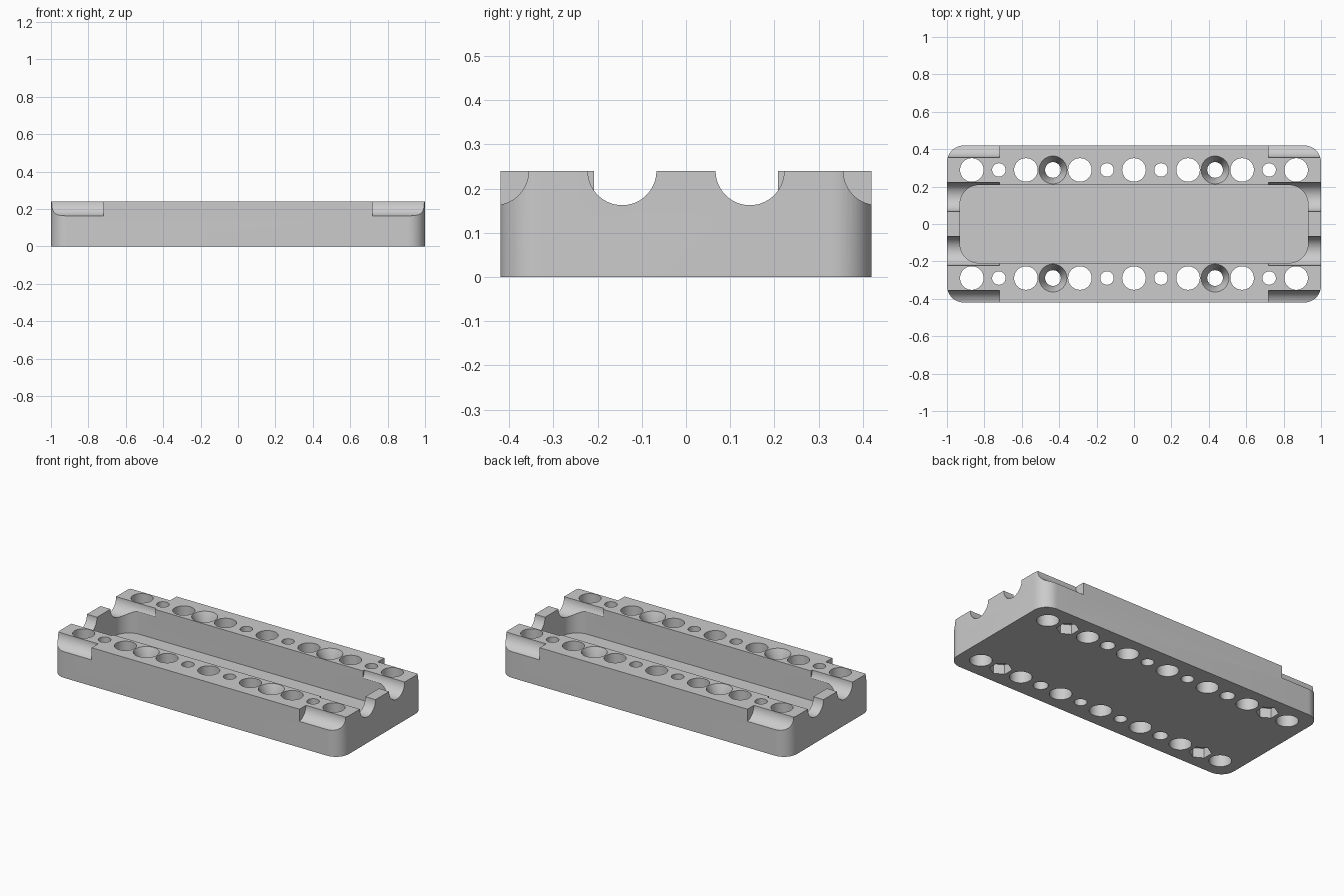
import bpy
import bmesh
import math
from mathutils import Matrix, Vector

old = bpy.data.objects.get("Cube")
if old:
    bpy.data.objects.remove(old, do_unlink=True)

HEIGHT = 0.24
PITCH = 0.1445
ROW_Y = 2 * PITCH
FLOOR = 0.055

grey = bpy.data.materials.new("light_grey")
grey.use_nodes = True
colour = (0.6, 0.6, 0.6, 1)
grey.diffuse_color = colour
grey.node_tree.nodes["Principled BSDF"].inputs["Base Color"].default_value = colour


def make_object(name, bm):
    bmesh.ops.recalc_face_normals(bm, faces=bm.faces)
    mesh = bpy.data.meshes.new(name)
    bm.to_mesh(mesh)
    bm.free()
    mesh.materials.append(grey)
    obj = bpy.data.objects.new(name, mesh)
    bpy.context.collection.objects.link(obj)
    return obj


def rounded_block(name, half_x, half_y, radius, bottom, top, steps=12):
    """Upright block with rounded vertical corners."""
    bm = bmesh.new()
    verts = []
    for i, (sx, sy) in enumerate([(1, 1), (-1, 1), (-1, -1), (1, -1)]):
        for k in range(steps + 1):
            a = (i + k / steps) * math.pi / 2
            verts.append(bm.verts.new((sx * (half_x - radius) + radius * math.cos(a),
                                       sy * (half_y - radius) + radius * math.sin(a),
                                       bottom)))
    face = bm.faces.new(verts)
    ext = bmesh.ops.extrude_face_region(bm, geom=[face])
    moved = [v for v in ext["geom"] if isinstance(v, bmesh.types.BMVert)]
    bmesh.ops.translate(bm, verts=moved, vec=Vector((0, 0, top - bottom)))
    return make_object(name, bm)


def add_cylinder(bm, x, y, z0, z1, r0, r1, sides):
    bmesh.ops.create_cone(bm, cap_ends=True, segments=sides, radius1=r0, radius2=r1,
                          depth=z1 - z0,
                          matrix=Matrix.Translation((x, y, (z0 + z1) / 2)))


def cut(target, cutter):
    mod = target.modifiers.new(cutter.name, "BOOLEAN")
    mod.operation = "DIFFERENCE"
    mod.solver = "EXACT"
    mod.object = cutter
    bpy.context.view_layer.objects.active = target
    bpy.ops.object.modifier_apply(modifier=mod.name)
    bpy.data.objects.remove(cutter, do_unlink=True)


# Tray body and its central recess
body = rounded_block("tray_body", 1.0, 0.42, 0.09, 0, HEIGHT)
cut(body, rounded_block("recess", 0.93, 0.208, 0.1, FLOOR, HEIGHT + 0.1))

# Round channels along x at both ends
bm = bmesh.new()
for side in (-1, 1):
    for n in (-3, -1, 1, 3):
        place = Matrix.Translation((side * 0.92, n * PITCH, HEIGHT))
        bmesh.ops.create_cone(bm, cap_ends=True, segments=64, radius1=0.0775,
                              radius2=0.0775, depth=0.4,
                              matrix=place @ Matrix.Rotation(math.pi / 2, 4, "Y"))
cut(body, make_object("end_channels", bm))

# Through holes in the two rails
bm = bmesh.new()
for y in (-ROW_Y, ROW_Y):
    for n in range(-6, 7):
        if n % 2 == 0:
            radius = 0.063
        elif abs(n) == 3:
            radius = 0.042
        else:
            radius = 0.036
        add_cylinder(bm, n * PITCH, y, -0.1, HEIGHT + 0.1, radius, radius, 40)
cut(body, make_object("rail_holes", bm))

# Countersinks on top, six-sided nut pockets underneath
sinks, pockets = bmesh.new(), bmesh.new()
for y in (-ROW_Y, ROW_Y):
    for s in (-1, 1):
        add_cylinder(sinks, s * 3 * PITCH, y, HEIGHT - 0.08, HEIGHT + 0.02, 0.040, 0.083, 40)
        add_cylinder(pockets, s * 5 * PITCH, y, -0.05, 0.06, 0.064, 0.064, 6)
cut(body, make_object("countersinks", sinks))
cut(body, make_object("nut_pockets", pockets))

bpy.ops.object.select_all(action="DESELECT")
body.select_set(True)
bpy.context.view_layer.objects.active = body
bpy.ops.object.shade_smooth_by_angle(angle=math.radians(30))
